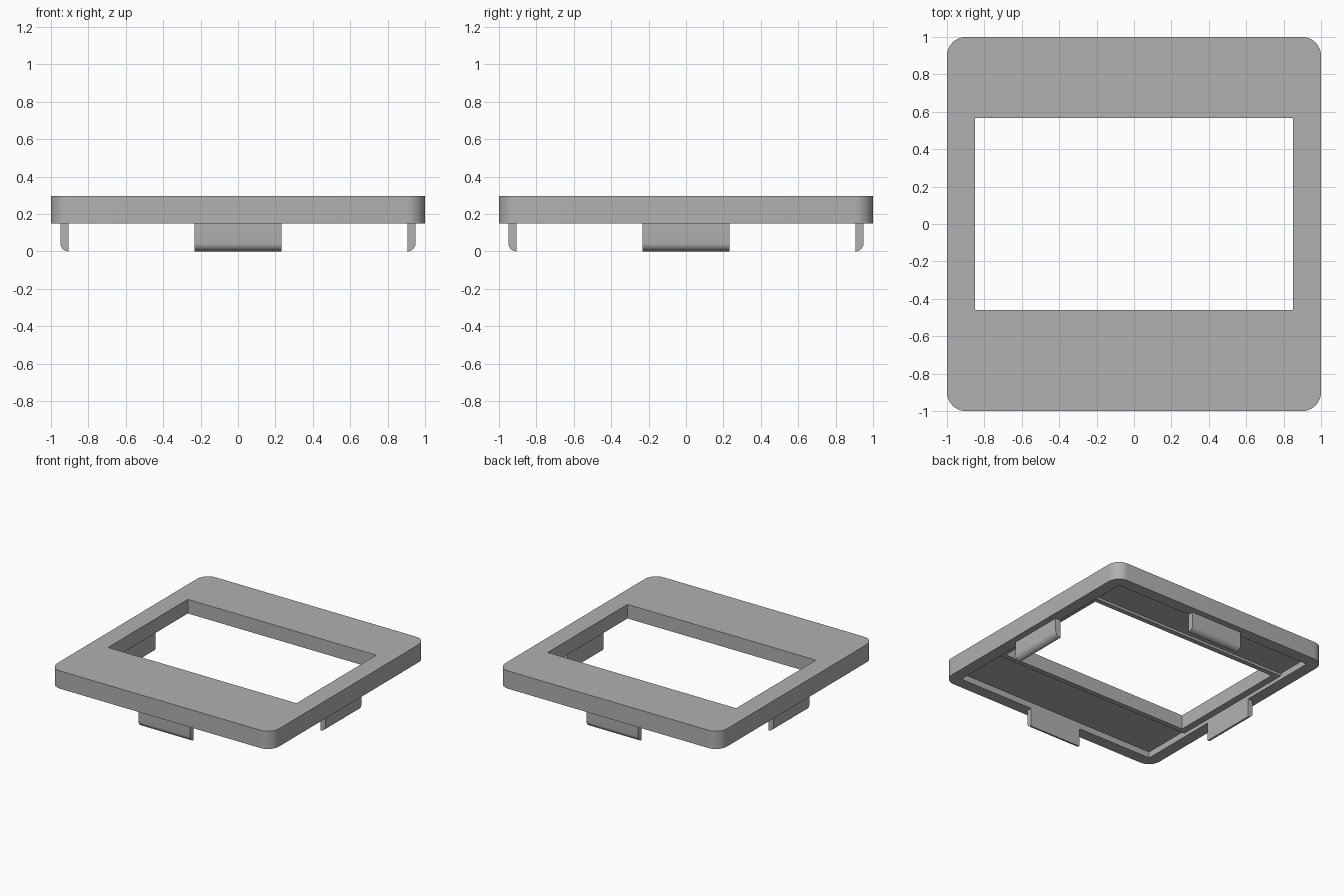
import bpy, bmesh, math
from mathutils import Matrix

cube = bpy.data.objects.get("Cube")
if cube:
    bpy.data.objects.remove(cube, do_unlink=True)

grey = bpy.data.materials.new("plain_grey")
grey.use_nodes = True
colour = (0.44, 0.44, 0.44, 1)
grey.diffuse_color = colour
grey.node_tree.nodes["Principled BSDF"].inputs["Base Color"].default_value = colour


def prism(name, points, offset):
    """Extrude a closed outline along the offset vector."""
    bm = bmesh.new()
    face = bm.faces.new([bm.verts.new(p) for p in points])
    top = bmesh.ops.extrude_face_region(bm, geom=[face])["geom"]
    bmesh.ops.translate(bm, vec=offset, verts=[v for v in top if isinstance(v, bmesh.types.BMVert)])
    bmesh.ops.recalc_face_normals(bm, faces=bm.faces)
    mesh = bpy.data.meshes.new(name)
    bm.to_mesh(mesh)
    bm.free()
    mesh.materials.append(grey)
    obj = bpy.data.objects.new(name, mesh)
    bpy.context.collection.objects.link(obj)
    return obj


def box(name, x, y0, y1, z0, z1):
    pts = [(-x, y0, z0), (x, y0, z0), (x, y1, z0), (-x, y1, z0)]
    return prism(name, pts, (0, 0, z1 - z0))


def smooth(obj):
    bpy.ops.object.select_all(action='DESELECT')
    obj.select_set(True)
    bpy.context.view_layer.objects.active = obj
    bpy.ops.object.shade_smooth_by_angle(angle=math.radians(30))


def arc(cx, cy, r, start, steps):
    return [(cx + r * math.cos(start + math.pi / 2 * i / steps),
             cy + r * math.sin(start + math.pi / 2 * i / steps)) for i in range(steps + 1)]


# Cover plate with rounded corners
R, BASE, TOP, INNER = 0.1, 0.15, 0.295, 0.905
c = 1 - R
outline = []
for k, (sx, sy) in enumerate([(1, 1), (-1, 1), (-1, -1), (1, -1)]):
    outline += arc(sx * c, sy * c, R, k * math.pi / 2, 10)
plate = prism("cover_plate", [(x, y, BASE) for x, y in outline], (0, 0, TOP - BASE))

# Window opening, shallow underside recess, and its two deeper end pockets
cutters = [
    box("window_cutter", 0.85, -0.46, 0.567, 0, 0.5),
    box("recess_cutter", INNER, -INNER, INNER, 0.1, 0.18),
    box("front_pocket_cutter", INNER, -INNER, -0.5, 0.09, 0.2),
    box("back_pocket_cutter", INNER, 0.607, INNER, 0.09, 0.2),
]
for cutter in cutters:
    mod = plate.modifiers.new(cutter.name, 'BOOLEAN')
    mod.operation = 'DIFFERENCE'
    mod.solver = 'EXACT'
    mod.object = cutter
bpy.context.view_layer.update()
cut = bpy.data.meshes.new_from_object(plate.evaluated_get(bpy.context.evaluated_depsgraph_get()))
plate.modifiers.clear()
plate.data = cut
for cutter in cutters:
    bpy.data.objects.remove(cutter, do_unlink=True)
smooth(plate)

# Four clips with a rounded outer lower edge
r = 0.045
profile = [(INNER, BASE), (INNER, 0)] + arc(INNER, r, r, -math.pi / 2, 8) + [(INNER + r, BASE)]
profile.pop(2)
for k, side in enumerate(("left", "back", "right", "front")):
    clip = prism(side + "_clip", [(x, -0.232, z) for x, z in profile], (0, 0.464, 0))
    clip.data.transform(Matrix.Rotation(k * math.pi / 2, 4, 'Z'))
    smooth(clip)
